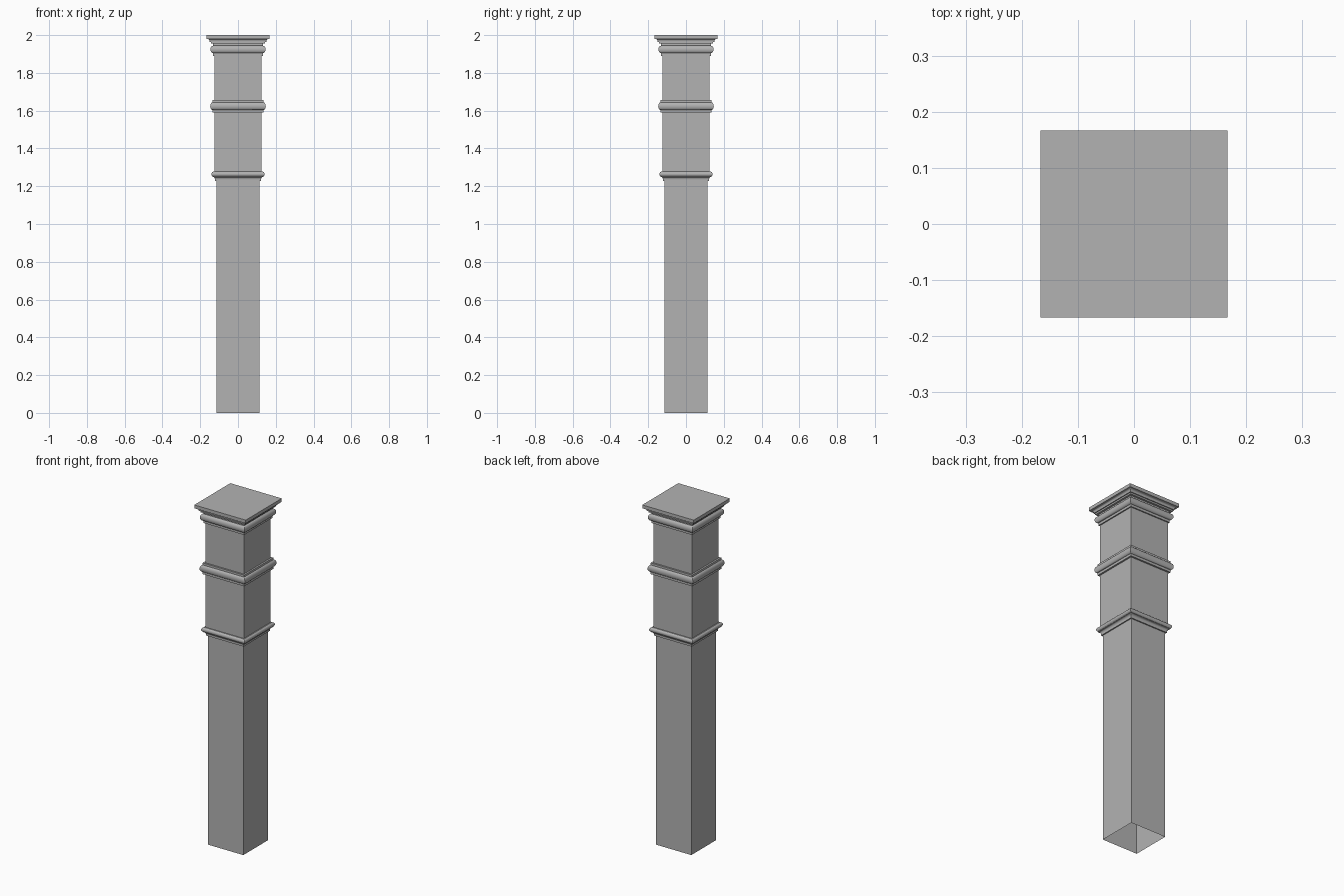
import bpy, bmesh, math

cube = bpy.data.objects.get("Cube")
if cube:
    bpy.data.objects.remove(cube, do_unlink=True)

grey = bpy.data.materials.new("stone grey")
grey.use_nodes = True
GREY = (0.45, 0.45, 0.45, 1)
grey.diffuse_color = GREY
grey.node_tree.nodes["Principled BSDF"].inputs["Base Color"].default_value = GREY


def arc(cx, cz, rx, rz, start, end, steps=8):
    """Points (half width, height) along an elliptical arc, angles in degrees."""
    angles = [math.radians(start + (end - start) * i / steps) for i in range(steps + 1)]
    return [(cx + rx * math.cos(a), cz + rz * math.sin(a)) for a in angles]


def square_sweep(name, profile, cap_top=False):
    """Sweep a bottom-to-top profile round a square with mitred corners."""
    bm = bmesh.new()
    rings = [[bm.verts.new((sx * h, sy * h, z))
              for sx, sy in ((-1, -1), (1, -1), (1, 1), (-1, 1))]
             for h, z in profile]
    for low, high in zip(rings, rings[1:]):
        for i in range(4):
            j = (i + 1) % 4
            bm.faces.new((low[i], low[j], high[j], high[i]))
    if cap_top:
        bm.faces.new(rings[-1])
    mesh = bpy.data.meshes.new(name)
    bm.to_mesh(mesh)
    bm.free()
    mesh.materials.append(grey)
    obj = bpy.data.objects.new(name, mesh)
    bpy.context.collection.objects.link(obj)
    bpy.ops.object.select_all(action='DESELECT')
    obj.select_set(True)
    bpy.context.view_layer.objects.active = obj
    bpy.ops.object.shade_smooth_by_angle(angle=math.radians(35))
    return obj


SHAFT, BOX = 0.115, 0.125

# Plain hollow walls, open at the foot
square_sweep("lower_shaft", [(SHAFT, 0), (SHAFT, 1.235)])
square_sweep("upper_box", [(BOX, 1.27), (BOX, 1.9)])

# Moulding between shaft and box: fillet, cove, rounded lip
square_sweep("lower_moulding",
             [(SHAFT, 1.228), (0.122, 1.228), (0.122, 1.236)]
             + arc(0.135, 1.236, 0.013, 0.014, 180, 90, 6)
             + arc(0.131, 1.264, 0.01, 0.012, -75, 75)
             + [(0.131, 1.278), (BOX, 1.278)])

# Band: half-round between two fillets
square_sweep("middle_band",
             [(BOX, 1.59), (0.135, 1.59), (0.135, 1.604)]
             + arc(0.135, 1.624, 0.012, 0.02, -90, 90, 10)
             + [(0.135, 1.656), (BOX, 1.656)])

# Neck moulding below the cap
square_sweep("cap_moulding",
             [(BOX, 1.89), (0.132, 1.89), (0.132, 1.903)]
             + arc(0.132, 1.924, 0.014, 0.02, -90, 90, 10)
             + [(0.132, 1.955), (0.144, 1.955), (0.144, 1.964)])

# Cap slab with a hollow underside
square_sweep("cap_slab",
             [(0.144, 1.964), (0.15, 1.964)]
             + arc(0.162, 1.968, 0.012, 0.012, 180, 90, 6)
             + [(0.167, 1.98), (0.167, 2.0)], cap_top=True)
